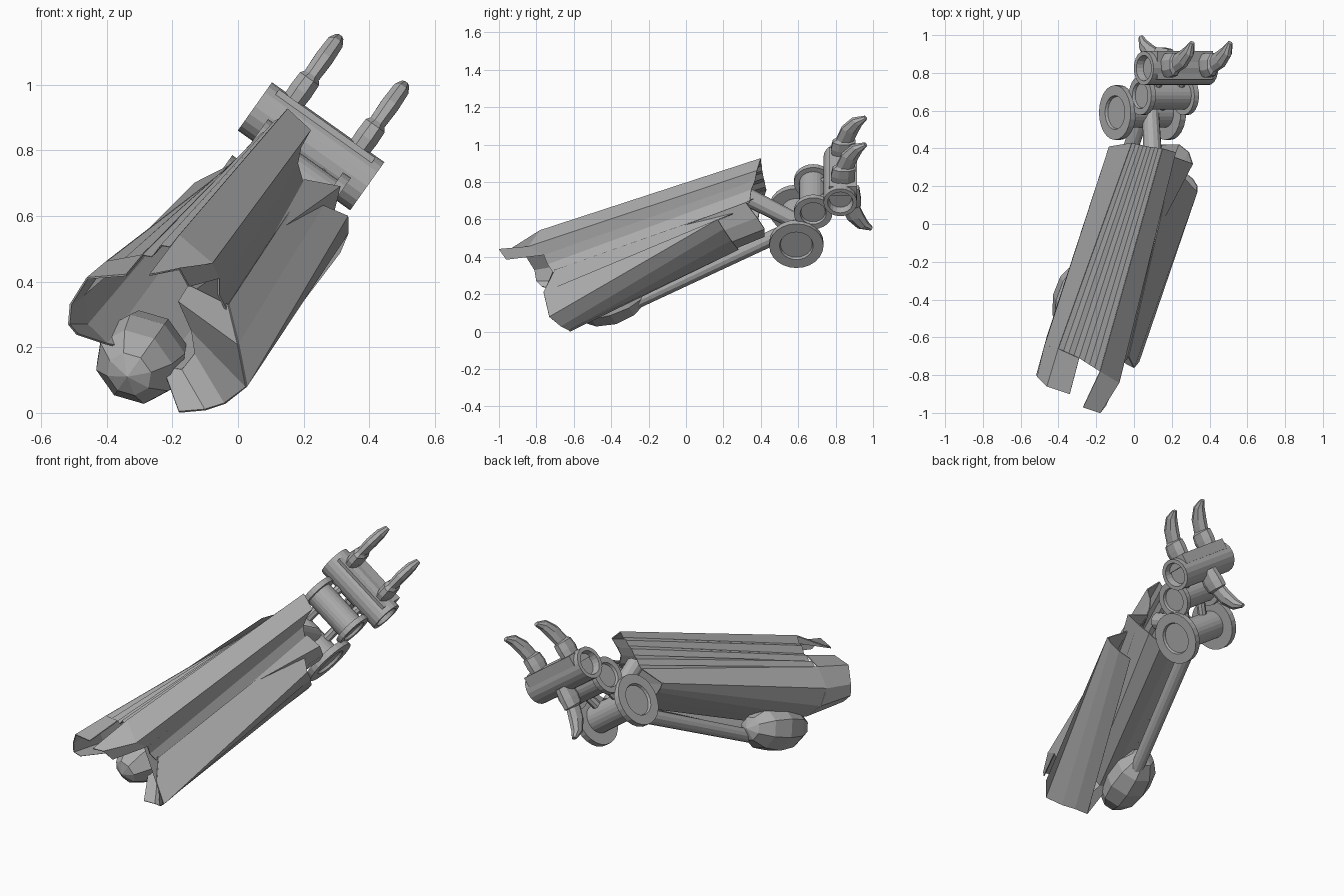
import bpy, bmesh, math
from mathutils import Vector, Matrix

if "Cube" in bpy.data.objects:
    bpy.data.objects.remove(bpy.data.objects["Cube"])

ROLL = Matrix.Rotation(math.radians(35.4), 4, 'Y')   # the whole arm is rolled about y
MID = -0.289                                         # arm centre plane in rolled space

metal = bpy.data.materials.new("grey metal")
metal.diffuse_color = (0.42, 0.42, 0.42, 1)
metal.use_nodes = True
metal.node_tree.nodes["Principled BSDF"].inputs["Base Color"].default_value = metal.diffuse_color


def finish(name, bm, rolled=True):
    bmesh.ops.recalc_face_normals(bm, faces=bm.faces)
    if rolled:
        bm.transform(ROLL)
    me = bpy.data.meshes.new(name)
    bm.to_mesh(me)
    bm.free()
    me.materials.append(metal)
    ob = bpy.data.objects.new(name, me)
    bpy.context.collection.objects.link(ob)
    return ob


def loft(name, rows, rolled=False, closed=False, caps=False, thick=0.0):
    bm = bmesh.new()
    vs = [[bm.verts.new(p) for p in row] for row in rows]
    n = len(rows[0])
    for r0, r1 in zip(vs, vs[1:]):
        for i in range(n if closed else n - 1):
            j = (i + 1) % n
            bm.faces.new((r0[i], r0[j], r1[j], r1[i]))
    if caps:
        bm.faces.new(vs[0])
        bm.faces.new(vs[-1])
    ob = finish(name, bm, rolled)
    if thick:
        m = ob.modifiers.new("thickness", 'SOLIDIFY')
        m.thickness = thick
        m.offset = 0
    return ob


def lathe(name, profile, y, u, sides=24):
    """Closed turned part about the hinge direction; profile is (offset, radius)."""
    rows = [[(MID + a, y + r * math.cos(2 * math.pi * k / sides),
              u + r * math.sin(2 * math.pi * k / sides)) for k in range(sides)]
            for a, r in profile]
    return loft(name, rows, True, True, True)


def mirrored(half):
    return [(-a, r) for a, r in half] + [(a, r) for a, r in reversed(half)]


def rod(name, p, q, r0, r1, sides=12):
    p, q = Vector(p), Vector(q)
    rot = (q - p).to_track_quat('Z', 'Y')
    rows = [[c + rot @ Vector((r * math.cos(2 * math.pi * k / sides),
                               r * math.sin(2 * math.pi * k / sides), 0))
             for k in range(sides)] for c, r in ((p, r0), (q, r1))]
    return loft(name, rows, True, True, True)


# wrist rollers with flanged, recessed ends
lathe("lower_wrist_roller", mirrored([(.165, .085), (.18, .09), (.18, .145), (.145, .145), (.145, .08)]), .59, .485)
lathe("upper_wrist_roller", mirrored([(.14, .065), (.155, .07), (.155, .103), (.125, .103), (.125, .075)]), .68, .68)

# wrist links joining the rollers and the palm
for s in (-.075, .075):
    rod("wrist_link", (MID + s, .59, .485), (MID + s, .68, .68), .025, .025, 8)
    rod("palm_link", (MID + s, .68, .68), (MID + s, .825, .79), .025, .025, 8)

# palm barrel with hollow ends, and its plate
PY, PU = .825, .791
lathe("palm_barrel", mirrored([(.17, .06), (.21, .068), (.21, .09)]), PY, PU, 20)
bm = bmesh.new()
bmesh.ops.create_cube(bm, size=1, matrix=Matrix.Translation((MID, .84, PU + .055))
                      @ Matrix.Diagonal((.36, .15, .06, 1)))
finish("palm_plate", bm)

# curved claws: knuckle then talon, given as (height, y, half depth, half width)
CLAW = [(.05, .84, .06, .036), (.12, .84, .07, .04), (.165, .845, .065, .038),
        (.175, .85, .05, .028), (.24, .875, .048, .031), (.295, .915, .034, .028),
        (.32, .96, .012, .015)]


def claw(name, a, sign, dy):
    rows = []
    for k, (h, y, d, w) in enumerate(CLAW):
        tilt = (0, 0, 0, .1, .35, .6, .8)[k]
        row = []
        for i in range(8):
            t = 2 * math.pi * (i + .5) / 8
            off = d * math.cos(t)
            row.append((a + w * math.sin(t), y + dy + off * math.cos(tilt),
                        PU + sign * (h - off * math.sin(tilt))))
        rows.append(row)
    loft(name, rows, True, True, True)


claw("left_claw", MID - .123, 1, 0)
claw("right_claw", MID + .123, 1, 0)
claw("thumb_claw", MID, -1, .03)

# forearm rod, strut and faceted elbow
rod("forearm_rod", (MID, -.35, -.06), (MID, .59, .485), .036, .042)
rod("wrist_strut", (MID - .045, .33, .645), (MID + .02, .59, .53), .05, .045)
bm = bmesh.new()
bmesh.ops.create_uvsphere(bm, u_segments=8, v_segments=6, radius=1)
bm.transform(Matrix.Translation((-.295, -.405, .17)) @ ROLL
             @ Matrix.Rotation(math.radians(20), 4, 'X')
             @ Matrix.Diagonal((.145, .215, .13, 1)) @ Matrix.Rotation(math.pi / 2, 4, 'X'))
finish("elbow", bm, False)

T = .006
# top armour: pointed tip, shoulder, wrist end, with an overhanging edge
loft("top_armour", [
    [(-.27, -.97, .42), (-.18, -1.0, .44), (-.15, -.96, .385)],
    [(-.18, -.78, .54), (-.08, -.84, .455), (-.06, -.76, .41)],
    [(.15, .40, .925), (.22, .38, .86), (.19, .37, .81)]], thick=T)
loft("side_panel", [[(-.06, -.76, .41), (-.06, -.74, .36), (-.03, -.70, .30)],
                    [(.19, .37, .81), (.18, .35, .76), (.20, .34, .69)]], thick=T)

# left armour: hooked front lip, then side running back to the wrist
mid = [(-.40, -.56, .21), (-.46, -.60, .27), (-.47, -.64, .36), (-.40, -.66, .46)]
loft("left_front_lip", [
    [(-.49, -.77, .24), (-.515, -.80, .27), (-.51, -.81, .33), (-.46, -.86, .41), (-.34, -.90, .42)],
    mid + [(-.29, -.71, .48)]], thick=T)
loft("left_armour", [
    [(-.30, -.50, .19)] + mid,
    [(-.04, .38, .57), (-.09, .39, .63), (-.12, .41, .67), (-.13, .41, .70), (-.01, .43, .76)]], thick=T)


# pleated strips fanning from the wrist between the left and top armour
def pleats(points, n, depth):
    out = []
    for p, q in zip(points, points[1:]):
        p, q = Vector(p), Vector(q)
        out += [p.lerp(q, i / n) - Vector((0, 0, depth * (i % 2))) for i in range(n)]
    return out + [Vector(points[-1])]


loft("pleated_strips", [
    pleats([(-.40, -.66, .46), (-.29, -.71, .48), (-.18, -.78, .54)], 4, .02),
    pleats([(-.01, .43, .76), (.07, .41, .85), (.15, .40, .925)], 4, .008)], thick=.003)

# right armour, front rim and inner channel share their edge curves
inner = [(-.15, -.68, .39), (-.18, -.62, .34), (-.14, -.56, .25),
         (-.13, -.52, .18), (-.17, -.50, .13), (-.23, -.50, .14)]
outer = [(-.03, -.70, .33), (0, -.76, .21), (.025, -.73, .08),
         (-.04, -.67, .03), (-.10, -.63, .01), (-.18, -.62, .003)]
loft("right_armour", [outer, [(.20, .30, .68), (.26, .25, .63), (.333, .17, .60),
                              (.335, .20, .55), (.31, .24, .49), (.26, .28, .44)]], thick=T)
loft("front_rim", [inner, outer], thick=T)
# the channel's floor carries on to meet the left armour
loft("inner_channel", [inner + [(-.30, -.50, .19)],
                       [(.20, .36, .71), (.31, .32, .69), (.29, .38, .61), (.24, .42, .55),
                        (.15, .42, .51), (.06, .40, .51), (-.04, .38, .57)]], thick=T)
